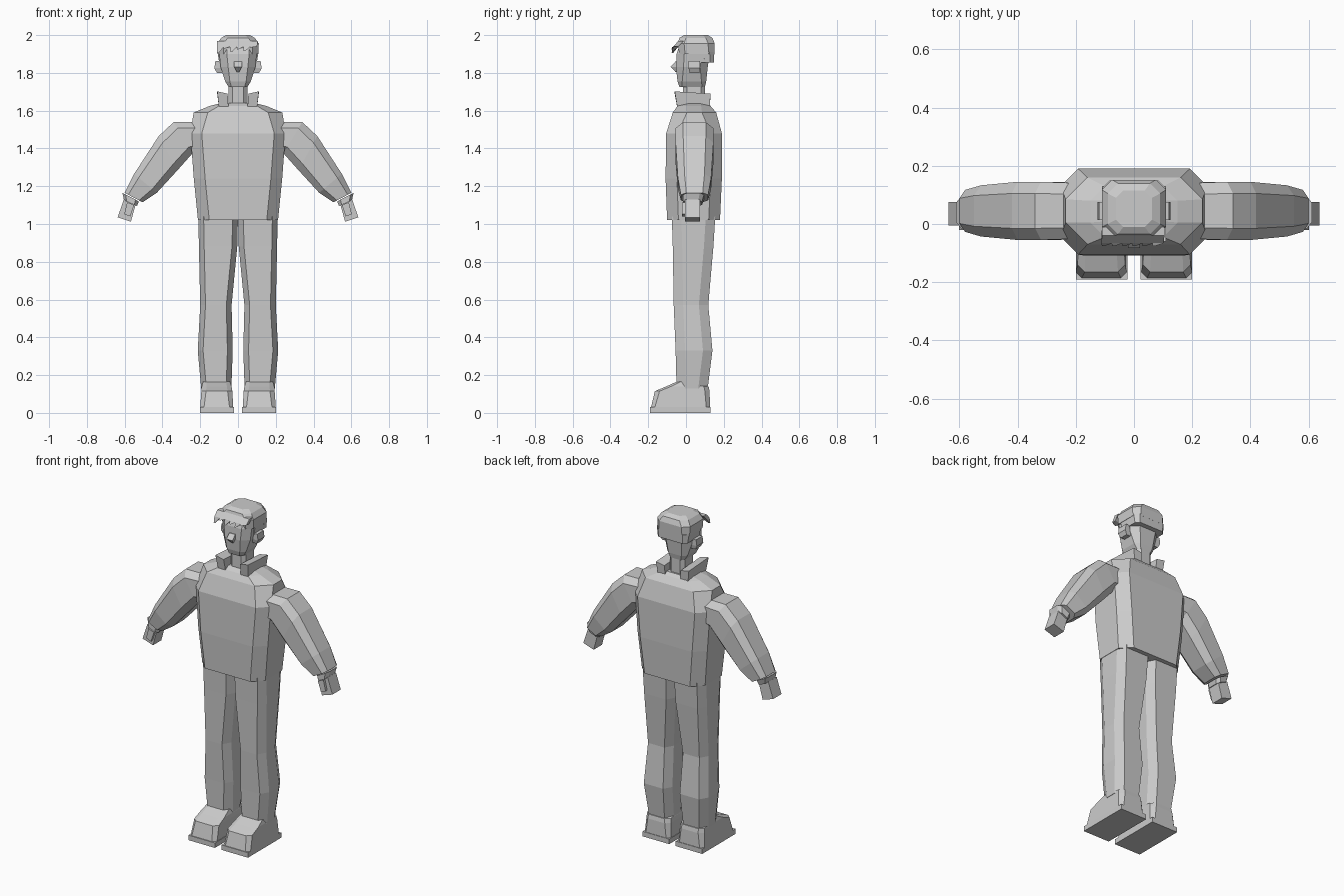
import bpy, bmesh
from mathutils import Vector

if "Cube" in bpy.data.objects:
    bpy.data.objects.remove(bpy.data.objects["Cube"], do_unlink=True)

GREY = (0.6, 0.6, 0.6, 1.0)
mat = bpy.data.materials.new("plain grey")
mat.use_nodes = True
mat.diffuse_color = GREY
mat.node_tree.nodes["Principled BSDF"].inputs["Base Color"].default_value = GREY


def loft(name, rings, side=1):
    """Skin a list of equal-length point rings, cap both ends; side=-1 mirrors in x."""
    bm = bmesh.new()
    rows = [[bm.verts.new((p[0] * side, p[1], p[2])) for p in r] for r in rings]
    n = len(rows[0])
    for a, b in zip(rows, rows[1:]):
        for i in range(n):
            j = (i + 1) % n
            bm.faces.new((a[i], a[j], b[j], b[i]))
    bm.faces.new(rows[0])
    bm.faces.new(rows[-1])
    bmesh.ops.recalc_face_normals(bm, faces=bm.faces)
    me = bpy.data.meshes.new(name)
    bm.to_mesh(me)
    bm.free()
    me.materials.append(mat)
    ob = bpy.data.objects.new(name, me)
    bpy.context.scene.collection.objects.link(ob)
    return ob


def octagon(x0, x1, y0, y1, z, c, d=None):
    """Flat rectangle ring with corners cut by c (in x) and d (in y)."""
    d = c if d is None else d
    pts = [(x0 + c, y0), (x1 - c, y0), (x1, y0 + d), (x1, y1 - d),
           (x1 - c, y1), (x0 + c, y1), (x0, y1 - d), (x0, y0 + d)]
    return [(x, y, z) for x, y in pts]


def rect(x0, x1, y0, y1, z):
    return [(x0, y0, z), (x1, y0, z), (x1, y1, z), (x0, y1, z)]


def limb_ring(upper, lower, y, hy, c=0.4):
    """Octagon across a limb, spanning upper to lower in the xz plane."""
    u, l = Vector((upper[0], y, upper[1])), Vector((lower[0], y, lower[1]))
    mid, h = (u + l) / 2, (u - l) / 2
    k = 1 - c
    pts = [(1, -k), (1, k), (k, 1), (-k, 1), (-1, k), (-1, -k), (-k, -1), (k, -1)]
    return [mid + h * a + Vector((0, hy * b, 0)) for a, b in pts]


def limb_box(name, upper0, lower0, upper1, lower1, y0, y1, side):
    """Box running along a limb between two slanted ends."""
    def end(u, l):
        return [(u[0], y0, u[1]), (u[0], y1, u[1]), (l[0], y1, l[1]), (l[0], y0, l[1])]
    loft(name, [end(upper0, lower0), end(upper1, lower1)], side)


# Jacket body: (z, half width, front y, back y, corner)
body = [(1.02, 0.212, -0.10, 0.18, 0.06), (1.24, 0.234, -0.108, 0.19, 0.06),
        (1.48, 0.252, -0.105, 0.19, 0.06), (1.59, 0.235, -0.07, 0.16, 0.075),
        (1.625, 0.15, -0.045, 0.13, 0.05), (1.64, 0.09, -0.02, 0.11, 0.03)]
loft("jacket_body", [octagon(-w, w, f, b, z, c) for z, w, f, b, c in body])

# Neck and head
loft("neck", [octagon(-0.05, 0.05, -0.015, 0.1, z, 0.02) for z in (1.6, 1.74)])
head = [(1.725, 0.05, -0.035, 0.10, 0.015), (1.755, 0.068, -0.045, 0.107, 0.025),
        (1.83, 0.092, -0.053, 0.115, 0.04), (1.90, 0.099, -0.05, 0.125, 0.04),
        (1.96, 0.095, -0.03, 0.125, 0.04)]
loft("head", [octagon(-w, w, f, b, z, c) for z, w, f, b, c in head])
loft("nose", [rect(-0.02, 0.02, -0.056, -0.04, 1.86), rect(-0.02, 0.02, -0.082, -0.04, 1.832),
              rect(-0.007, 0.007, -0.056, -0.04, 1.805)])

# Hair: cap, back of the head, fringe locks
hair = [(1.90, 0.108, -0.035, 0.15, 0.03), (1.955, 0.11, -0.045, 0.152, 0.035),
        (1.985, 0.09, -0.035, 0.14, 0.035), (2.0, 0.062, -0.01, 0.115, 0.025)]
loft("hair_cap", [octagon(-w, w, f, b, z, c) for z, w, f, b, c in hair])
loft("hair_back", [octagon(-0.1, 0.1, 0.075, 0.148, 1.855, 0.02),
                   octagon(-0.108, 0.108, 0.075, 0.15, 1.91, 0.025)])
for i in range(6):
    x = -0.09 + i * 0.035
    tip = 1.905 + (0.0, 0.025, 0.005, 0.02, 0.01, 0.03)[i]
    loft(f"fringe_lock_{i + 1}", [
        rect(x - 0.02, x + 0.02, -0.04, -0.01, 1.97),
        rect(x - 0.022, x + 0.016, -0.066, -0.04, 1.94),
        rect(x - 0.02, x - 0.012, -0.076, -0.068, tip)])

for side, label in ((1, "left"), (-1, "right")):
    # Ear and sideburn
    loft(f"{label}_ear", [rect(0.085, 0.112, 0.02, 0.07, 1.80),
                          rect(0.085, 0.125, 0.013, 0.075, 1.825),
                          rect(0.085, 0.12, 0.013, 0.075, 1.862)], side)
    loft(f"{label}_sideburn", [rect(0.08, 0.1, 0.012, 0.1, 1.855),
                               rect(0.08, 0.107, 0.012, 0.1, 1.91)], side)

    # Upright collar slab
    loft(f"{label}_collar", [rect(0.05, 0.1, -0.045, 0.125, 1.61),
                             [(0.055, -0.06, 1.69), (0.11, -0.06, 1.702),
                              (0.11, 0.13, 1.69), (0.055, 0.13, 1.68)]], side)

    # Sleeve, cuff, hand
    sleeve = [((0.18, 1.54), (0.20, 1.39), 0.095), ((0.34, 1.54), (0.24, 1.375), 0.1),
              ((0.42, 1.465), (0.32, 1.285), 0.1), ((0.55, 1.265), (0.43, 1.165), 0.088),
              ((0.6, 1.165), (0.505, 1.115), 0.072)]
    loft(f"{label}_sleeve", [limb_ring(u, l, 0.045, hy) for u, l, hy in sleeve], side)
    loft(f"{label}_cuff", [limb_ring((0.612, 1.165), (0.525, 1.12), 0.04, 0.055),
                           limb_ring((0.603, 1.125), (0.535, 1.095), 0.035, 0.05)], side)
    limb_box(f"{label}_hand", (0.605, 1.13), (0.54, 1.11), (0.637, 1.035), (0.567, 1.012),
             -0.005, 0.075, side)
    limb_box(f"{label}_thumb", (0.587, 1.115), (0.55, 1.1), (0.602, 1.052), (0.57, 1.04),
             -0.02, 0.01, side)

    # Trouser leg: (z, inner x, outer x, front y, back y)
    leg = [(0.13, 0.035, 0.195, -0.05, 0.115), (0.33, 0.028, 0.213, -0.055, 0.14),
           (0.57, 0.034, 0.2, -0.065, 0.118), (0.88, 0.004, 0.207, -0.07, 0.145),
           (1.04, 0.0, 0.21, -0.075, 0.155)]
    loft(f"{label}_trouser_leg",
         [octagon(a, b, f, k, z, 0.028, 0.05) for z, a, b, f, k in leg], side)

    # Shoe and sole
    loft(f"{label}_sole", [rect(0.022, 0.2, -0.19, 0.13, z) for z in (0, 0.03)], side)
    loft(f"{label}_shoe", [octagon(0.025, 0.2, -0.185, 0.127, 0.03, 0.02),
                           octagon(0.03, 0.194, -0.165, 0.125, 0.115, 0.025),
                           octagon(0.034, 0.192, -0.105, 0.12, 0.14, 0.025),
                           octagon(0.042, 0.185, -0.05, 0.0, 0.165, 0.02)], side)
